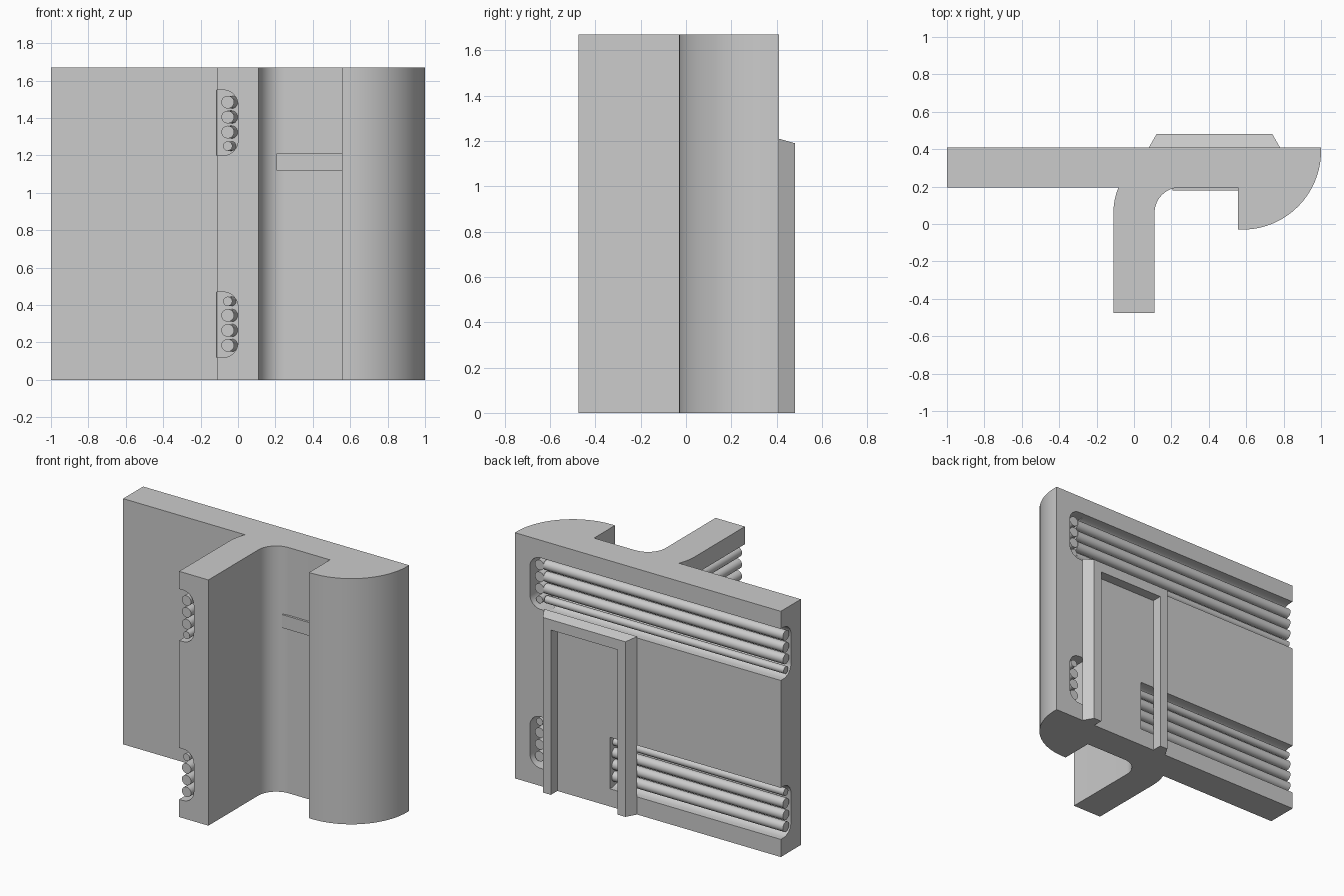
import bpy, bmesh
from math import sin, cos, radians, pi

if "Cube" in bpy.data.objects:
    bpy.data.objects.remove(bpy.data.objects["Cube"])

H = 1.67            # wall height
DEPTH = 0.11        # groove depth


def loft(name, sections, smooth=True):
    """Skin a list of equal-length rings and cap both ends."""
    bm = bmesh.new()
    rings = [[bm.verts.new(p) for p in s] for s in sections]
    n = len(rings[0])
    for a, b in zip(rings, rings[1:]):
        for i in range(n):
            j = (i + 1) % n
            bm.faces.new((a[i], a[j], b[j], b[i]))
    bm.faces.new(rings[0])
    bm.faces.new(rings[-1])
    bmesh.ops.recalc_face_normals(bm, faces=bm.faces)
    me = bpy.data.meshes.new(name)
    bm.to_mesh(me)
    bm.free()
    ob = bpy.data.objects.new(name, me)
    bpy.context.collection.objects.link(ob)
    if smooth:
        shade(ob)
    return ob


def shade(ob):
    bpy.ops.object.select_all(action='DESELECT')
    ob.select_set(True)
    bpy.context.view_layer.objects.active = ob
    bpy.ops.object.shade_smooth_by_angle(angle=radians(30))


def arc(cx, cy, r, a0, a1, n=12):
    return [(cx + r * cos(radians(a0 + (a1 - a0) * i / n)),
             cy + r * sin(radians(a0 + (a1 - a0) * i / n))) for i in range(n + 1)]


def sweep(name, path, profile):
    """Sweep a (depth, z) profile along plan points (x, y, inward nx, ny)."""
    return loft(name, [[(x + nx * d, y + ny * d, z) for d, z in profile]
                       for x, y, nx, ny in path])


def groove_profile(flip):
    r = 0.08
    pts = [(-0.03, 1.2)] + arc(DEPTH - r, 1.2 + r, r, -90, 0, 8) \
        + arc(DEPTH - r, 1.55 - r, r, 0, 90, 8) + [(-0.03, 1.55)]
    return [(d, H - z if flip else z) for d, z in pts]


def pipes(name, path, flip):
    for i, (z, r) in enumerate([(1.485, .034), (1.405, .034), (1.325, .034), (1.25, .025)]):
        z = H - z if flip else z
        ring = [(0.055 + r * cos(2 * pi * k / 20), z + r * sin(2 * pi * k / 20))
                for k in range(20)]
        sweep(f"{name}_{i + 1}", path, ring)


# Wall: slab, bent stem and quarter-round end in one plan outline
outline = [(-1, .41), (-1, .195)] \
    + arc(.245, .06, .355, 157.65, 180, 6) + [(-.11, -.475), (.11, -.475)] \
    + arc(.245, .06, .135, 180, 90) + [(.555, .195), (.555, -.03)] \
    + arc(.58, .39, .42, -90, 0, 20) + [(1, .41)]
wall = loft("wall", [[(x, y, z) for x, y in outline] for z in (0, H)], smooth=False)


# Paths for grooves and pipes
def along_x(x0, x1):
    return [(x0, .41, 0, -1), (x1, .41, 0, -1)]


def along_y(y0, y1):
    return [(.777, y0, 1, 0), (.777, y1, 1, 0)]


def stem_path(y0, angle):
    bend = [(.245 - .355 * cos(radians(angle * i / 8)), .06 + .355 * sin(radians(angle * i / 8)),
             cos(radians(angle * i / 8)), -sin(radians(angle * i / 8))) for i in range(9)]
    return [(-.11, y0, 1, 0)] + bend


# Grooves, end ports and the pipes lying in them, top and bottom
cutters = []
for flip, tag, end in ((False, "upper", .80), (True, "lower", .286)):
    prof = groove_profile(flip)
    cutters += [sweep("groove_cutter", along_x(-1.05, end), prof),
                sweep("port_cutter", along_y(.26, .45), prof),
                sweep("stem_cutter", stem_path(-.52, 22), prof)]
    pipes(f"{tag}_wall_pipe", along_x(-1, end), flip)
    pipes(f"{tag}_port_pipe", along_y(.24, .385), flip)
    pipes(f"{tag}_stem_pipe", stem_path(-.475, 30), flip)

bpy.context.view_layer.objects.active = wall
for c in cutters:
    m = wall.modifiers.new("cut", 'BOOLEAN')
    m.operation, m.solver, m.object = 'DIFFERENCE', 'EXACT', c
    bpy.ops.object.modifier_apply(modifier=m.name)
    bpy.data.objects.remove(c)
shade(wall)

# Door frame with sloped outer edge on the back face
jamb = [(.04 - .04, .41, 0), (.04, .48, .02), (.10, .48, .09), (.10, .41, .09)]
left = [(.08 + i, y) for i, y, _ in jamb]
right = [(.78 - i, y) for i, y, _ in jamb]
tops = [1.21 - t for _, _, t in jamb]
loft("door_frame", [[(x, y, 0) for x, y in left],
                    [(x, y, t) for (x, y), t in zip(left, tops)],
                    [(x, y, t) for (x, y), t in zip(right, tops)],
                    [(x, y, 0) for x, y in right]], smooth=False)

# Lintel showing slightly through the front of the wall
loft("lintel", [[(x, .18, 1.12), (x, .30, 1.12), (x, .30, 1.21), (x, .18, 1.21)]
                for x in (.205, .56)], smooth=False)
